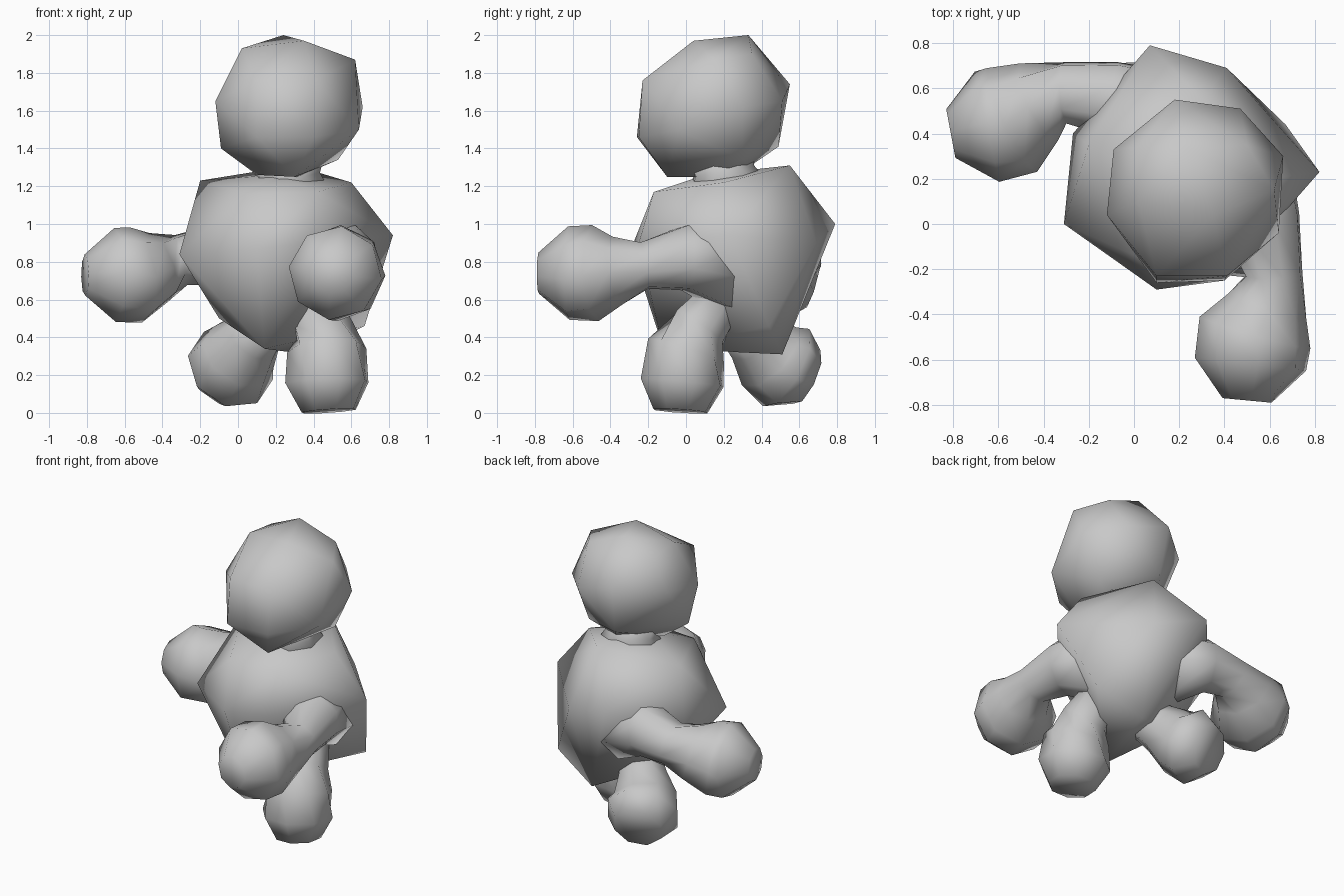
import bpy
import bmesh
import math
from mathutils import Vector

# Remove the default cube
default_cube = bpy.data.objects.get("Cube")
if default_cube:
    bpy.data.objects.remove(default_cube, do_unlink=True)

# Single clay colour
clay = bpy.data.materials.new("grey_clay")
clay.use_nodes = True
clay_colour = (0.58, 0.58, 0.58, 1)
clay.diffuse_color = clay_colour
clay.node_tree.nodes["Principled BSDF"].inputs["Base Color"].default_value = clay_colour


def finish(name, bm):
    """Turn a bmesh into a smooth shaded clay object."""
    bmesh.ops.recalc_face_normals(bm, faces=bm.faces)
    for face in bm.faces:
        face.smooth = True
    mesh = bpy.data.meshes.new(name)
    bm.to_mesh(mesh)
    bm.free()
    mesh.materials.append(clay)
    obj = bpy.data.objects.new(name, mesh)
    bpy.context.collection.objects.link(obj)
    return obj


def faceted_lump(name, corners):
    """Wrap a closed skin around a handful of corner points."""
    bm = bmesh.new()
    for corner in corners:
        bm.verts.new(corner)
    result = bmesh.ops.convex_hull(bm, input=bm.verts[:])
    loose = [item for item in result["geom_interior"] if isinstance(item, bmesh.types.BMVert)]
    if loose:
        bmesh.ops.delete(bm, geom=loose, context="VERTS")
    return finish(name, bm)


def limb(name, stations, sides=8):
    """Loft a closed tube through (x, y, z, radius) stations."""
    bm = bmesh.new()
    centres = [Vector(station[:3]) for station in stations]
    rings = []
    for index, station in enumerate(stations):
        before = centres[max(index - 1, 0)]
        after = centres[min(index + 1, len(centres) - 1)]
        tangent = (after - before).normalized()
        # Steady frame so the tube does not twist
        across = tangent.cross(Vector((1, 1, 1.5))).normalized()
        upward = across.cross(tangent)
        ring = []
        for side in range(sides):
            angle = math.tau * (side + 0.5) / sides
            offset = across * math.cos(angle) + upward * math.sin(angle)
            ring.append(bm.verts.new(centres[index] + offset * station[3]))
        rings.append(ring)
    for lower, upper in zip(rings, rings[1:]):
        for side in range(sides):
            following = (side + 1) % sides
            bm.faces.new((lower[side], lower[following], upper[following], upper[side]))
    bm.faces.new(rings[0])
    bm.faces.new(rings[-1])
    return finish(name, bm)


# Round faceted head
faceted_lump("head", [
    # crown
    (.24, .33, 2), (.02, .1, 1.93), (.35, .04, 1.97), (.62, .15, 1.87), (.02, .34, 1.9), (.5, .35, 1.9),
    # widest band
    (-.12, .04, 1.65), (-.09, .33, 1.7), (.18, .55, 1.74), (.47, .51, 1.65),
    (.66, .3, 1.62), (.64, -.04, 1.5), (.41, -.23, 1.76), (.1, -.23, 1.76), (.1, -.26, 1.46), (.4, -.25, 1.46),
    # chin and nape
    (.3, -.1, 1.25), (.1, .1, 1.26), (.32, .15, 1.25), (-.09, .1, 1.4), (.53, .3, 1.34), (.2, .49, 1.41),
    (.3, .33, 1.3),
])

# Bulky torso that narrows towards the hips
faceted_lump("body", [
    # shoulders
    (.3, .55, 1.31), (-.2, .35, 1.23), (.42, -.17, 1.17), (.6, .2, 1.22), (.05, -.16, 1.16), (.2, .1, 1.26),
    # chest and back
    (-.31, 0, .84), (.1, -.29, .87), (.82, .23, .94), (.07, .79, 1), (.41, .69, .9), (.4, -.25, .9), (-.27, .4, .85),
    # hips
    (.14, -.12, .34), (-.1, .25, .5), (.36, .51, .31), (.67, .44, .46),
])

# Short neck
limb("neck", [(.27, .22, 1.15, .25), (.27, .2, 1.28, .17), (.27, .18, 1.36, .19)])

# Arms that widen into the shoulders and end in swollen hands
limb("left_arm", [
    (.46, .22, .79, .26), (.57, -.01, .82, .18), (.62, -.22, .78, .13), (.59, -.36, .755, .18),
    (.535, -.48, .74, .255), (.515, -.62, .74, .25), (.5, -.78, .74, .11),
])
limb("right_arm", [
    (.1, .46, .8, .24), (-.12, .56, .84, .17), (-.3, .58, .81, .14), (-.42, .54, .77, .19),
    (-.54, .46, .73, .255), (-.65, .43, .73, .25), (-.81, .4, .73, .11),
])

# Legs with swollen feet
limb("left_leg", [
    (.42, .18, .58, .13), (.45, .07, .45, .16), (.47, 0, .33, .21), (.47, -.02, .16, .23), (.48, -.03, .01, .15),
])
limb("right_leg", [
    (.16, .26, .5, .13), (.08, .36, .4, .16), (0, .44, .3, .21), (-.04, .53, .24, .24), (-.08, .64, .19, .16),
])
